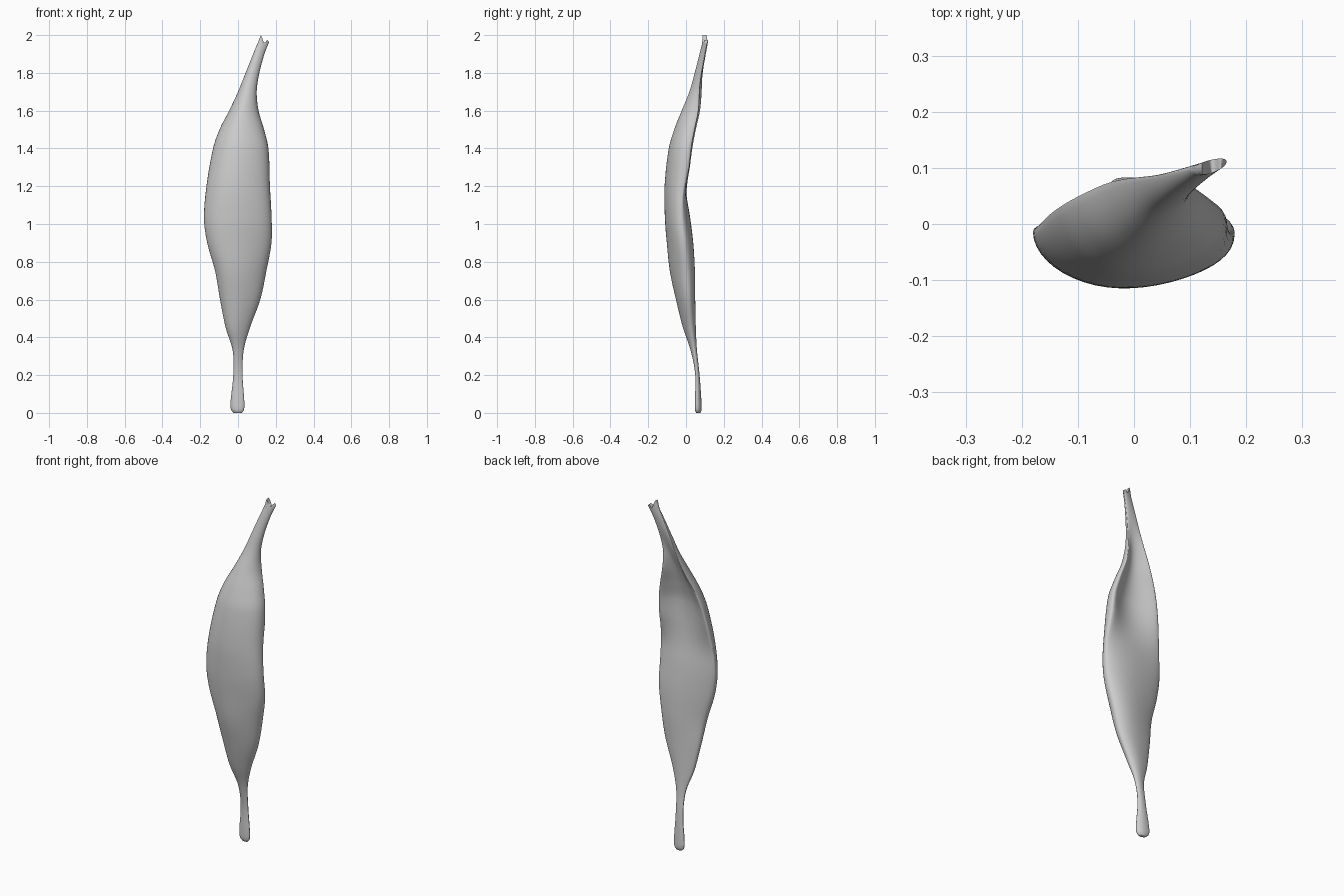
import bpy, bmesh, math

if "Cube" in bpy.data.objects:
    bpy.data.objects.remove(bpy.data.objects["Cube"])

# Cross-sections: z, left x, right x, left y, right y, front y, back y
ROWS = [
    (0.000, -0.022, 0.020, 0.070, 0.061, 0.054, 0.076),
    (0.015, -0.036, 0.031, 0.073, 0.060, 0.048, 0.082),
    (0.050, -0.040, 0.034, 0.073, 0.059, 0.047, 0.082),
    (0.200, -0.025, 0.024, 0.063, 0.058, 0.049, 0.072),
    (0.330, -0.028, 0.030, 0.045, 0.045, 0.025, 0.058),
    (0.450, -0.065, 0.063, 0.025, 0.028, -0.015, 0.051),
    (0.600, -0.095, 0.118, 0.008, 0.015, -0.052, 0.047),
    (0.750, -0.121, 0.150, -0.010, 0.005, -0.083, 0.044),
    (0.900, -0.163, 0.177, -0.018, -0.010, -0.100, 0.036),
    (1.030, -0.180, 0.178, -0.015, -0.022, -0.111, 0.022),
    (1.200, -0.167, 0.169, -0.001, -0.015, -0.113, -0.004),
    (1.400, -0.132, 0.161, 0.027, 0.010, -0.091, -0.014),
    (1.500, -0.098, 0.138, 0.047, 0.032, -0.062, 0.004),
    (1.600, -0.047, 0.109, 0.071, 0.057, -0.023, 0.032),
    (1.700, 0.000, 0.099, 0.081, 0.066, 0.018, 0.064),
    (1.800, 0.040, 0.113, 0.086, 0.080, 0.046, 0.087),
    (1.900, 0.080, 0.140, 0.094, 0.098, 0.072, 0.104),
    (1.965, 0.107, 0.165, 0.100, 0.112, 0.090, 0.114),
]
N = 48       # points around a section
SUB = 6      # steps between sections


def section_at(i, t):
    """Smooth interpolation between the sections."""
    a, b, c, d = (ROWS[min(max(k, 0), len(ROWS) - 1)] for k in (i - 1, i, i + 1, i + 2))
    h = c[0] - b[0]
    out = [b[0] + h * t]
    for k in range(1, 7):
        m0 = (c[k] - a[k]) / (c[0] - a[0]) * h
        m1 = (d[k] - b[k]) / (d[0] - b[0]) * h
        out.append((2*t**3 - 3*t*t + 1) * b[k] + (t**3 - 2*t*t + t) * m0
                   + (3*t*t - 2*t**3) * c[k] + (t**3 - t*t) * m1)
    return out


def ring(bm, s, tip=False):
    z, xl, xr, yl, yr, f, b = s
    mid, half, ym = (xl + xr) / 2, (xr - xl) / 2, (yl + yr) / 2
    # how hollow the back is: 0 bulging, 1 fully hollow
    hollow = min(1, max(0, (ym + 0.02 - b) / 0.035))
    rim = 0.11 * half * hollow
    verts = []
    for j in range(N):
        a = 2 * math.pi * j / N
        u, w = math.cos(a), abs(math.sin(a))
        chord = ym + (yr - yl) / 2 * u
        if j <= N // 2:
            # front is fullest slightly left of the middle
            y = chord + (f - ym) * w * (1 - 0.16 * u * w)
        else:
            # bulging backs lean right, hollow ones dip between thick rims
            lean = 1 + 0.25 * (1 - hollow) * u * w
            y = chord + (b - ym) * w ** (1 + 1.5 * hollow) * lean \
                + rim * (1 + 0.4 * u) * 4 * w * (1 - w)
        zz = z
        if tip:   # two small prongs with a notch between
            zz = z - 0.005 + 0.04 * max(0, 1 - abs(u + 0.5) / 0.5) ** 0.8 \
                 + 0.015 * max(0, 1 - abs(u - 0.65) / 0.4)
        verts.append(bm.verts.new((mid + half * u, y, zz)))
    return verts


def cap(bm, r):
    """Close a ring with strips running front to back."""
    for j in range(N // 2):
        quad = [r[j], r[j + 1], r[(N - j - 1) % N], r[(N - j) % N]]
        bm.faces.new(list(dict.fromkeys(quad)))


# Pod body with stem and pronged tip, lofted
bm = bmesh.new()
sections = [section_at(i, t / SUB) for i in range(len(ROWS) - 1) for t in range(SUB)]
sections.append(list(ROWS[-1]))
rings = [ring(bm, s, k == len(sections) - 1) for k, s in enumerate(sections)]
for p, q in zip(rings, rings[1:]):
    for j in range(N):
        n = (j + 1) % N
        bm.faces.new((p[j], p[n], q[n], q[j]))
cap(bm, rings[0])
cap(bm, rings[-1])
bmesh.ops.recalc_face_normals(bm, faces=bm.faces[:])

mesh = bpy.data.meshes.new("leaf_pod")
bm.to_mesh(mesh)
bm.free()
pod = bpy.data.objects.new("leaf_pod", mesh)
bpy.context.collection.objects.link(pod)

grey = bpy.data.materials.new("light_grey")
grey.diffuse_color = (0.6, 0.6, 0.6, 1)
grey.use_nodes = True
grey.node_tree.nodes["Principled BSDF"].inputs["Base Color"].default_value = grey.diffuse_color
mesh.materials.append(grey)

bpy.context.view_layer.objects.active = pod
pod.select_set(True)
bpy.ops.object.shade_smooth_by_angle(angle=math.radians(75))
